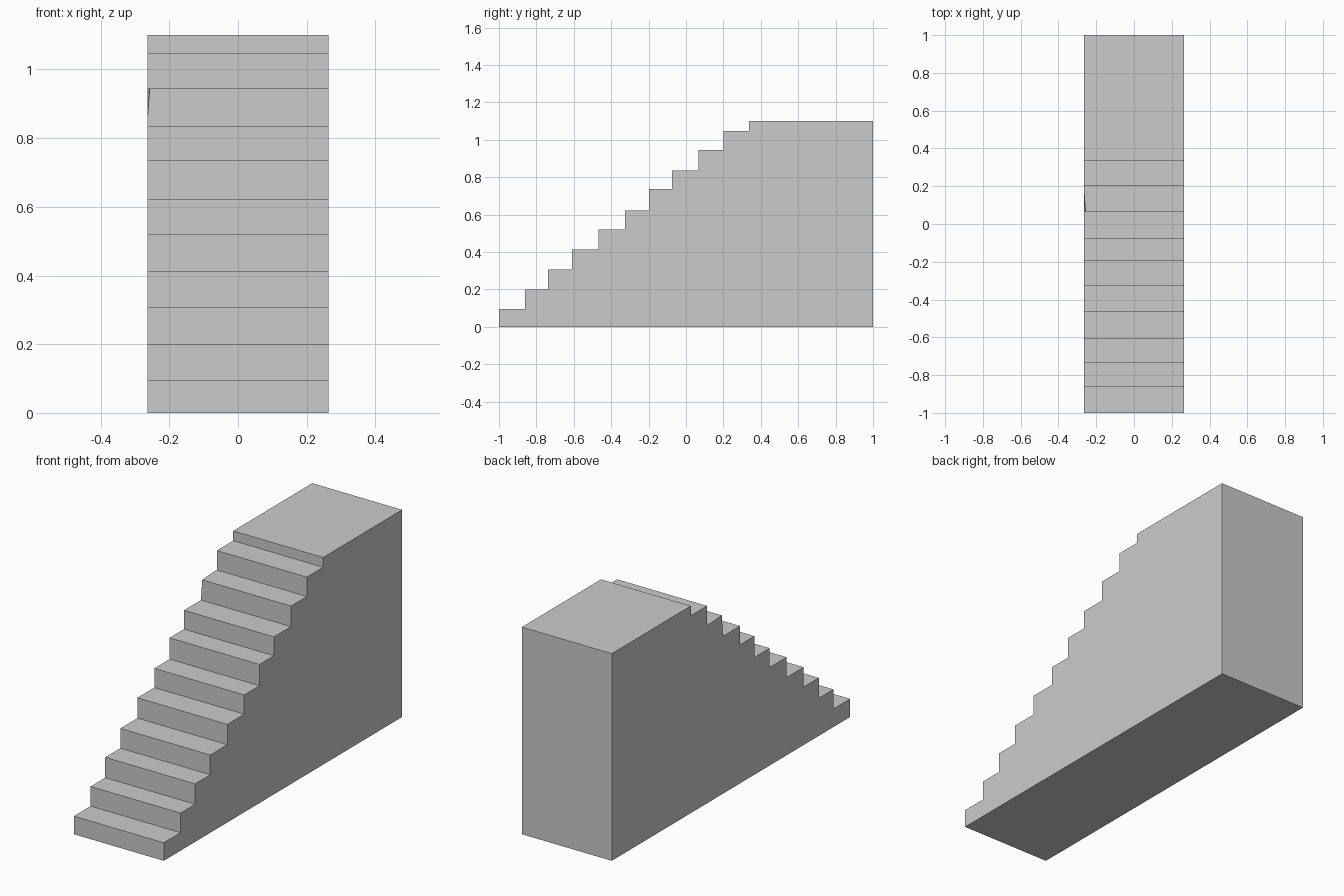
import bpy, bmesh
from itertools import combinations
from mathutils import Vector

if "Cube" in bpy.data.objects:
    bpy.data.objects.remove(bpy.data.objects["Cube"])

HALF_W = 0.264
riser_y = [-1.0, -0.86, -0.737, -0.61, -0.467, -0.325, -0.197, -0.076, 0.067, 0.2, 0.337]
tread_z = [0.096, 0.2, 0.308, 0.413, 0.521, 0.623, 0.736, 0.836, 0.945, 1.048, 1.1]

# Stepped side profile: a riser and a tread per step, ending in the landing
profile = [(-1.0, 0.0)]
for i, (y, z) in enumerate(zip(riser_y, tread_z)):
    y_end = riser_y[i + 1] if i + 1 < len(riser_y) else 1.0
    profile += [(y, z), (y_end, z)]
    if i + 1 == len(riser_y):
        profile.append((1.0, 0.0))

# Solid staircase: extrude the profile across the width
bm = bmesh.new()
side = bm.faces.new([bm.verts.new((-HALF_W, y, z)) for y, z in profile])
ext = bmesh.ops.extrude_face_region(bm, geom=[side], use_keep_orig=True)
moved = [g for g in ext["geom"] if isinstance(g, bmesh.types.BMVert)]
bmesh.ops.translate(bm, verts=moved, vec=(2 * HALF_W, 0, 0))

# Chipped left corner of the ninth step
target = Vector((-HALF_W, riser_y[8], tread_z[8]))
corner = min(bm.verts, key=lambda v: (v.co - target).length)
chip = (0.007, 0.1, 0.095)
cuts = []
for edge in list(corner.link_edges):
    d = edge.other_vert(corner).co - corner.co
    axis = max(range(3), key=lambda k: abs(d[k]))
    cuts.append(bmesh.utils.edge_split(edge, corner, chip[axis] / d.length)[1])
for a, b in combinations(cuts, 2):
    face = next(f for f in corner.link_faces if a in f.verts and b in f.verts)
    bmesh.utils.face_split(face, a, b)
bmesh.ops.delete(bm, geom=[corner], context='VERTS')
bm.faces.new(cuts)
bmesh.ops.recalc_face_normals(bm, faces=bm.faces)

mesh = bpy.data.meshes.new("staircase")
bm.to_mesh(mesh)
bm.free()
bpy.context.collection.objects.link(bpy.data.objects.new("staircase", mesh))
